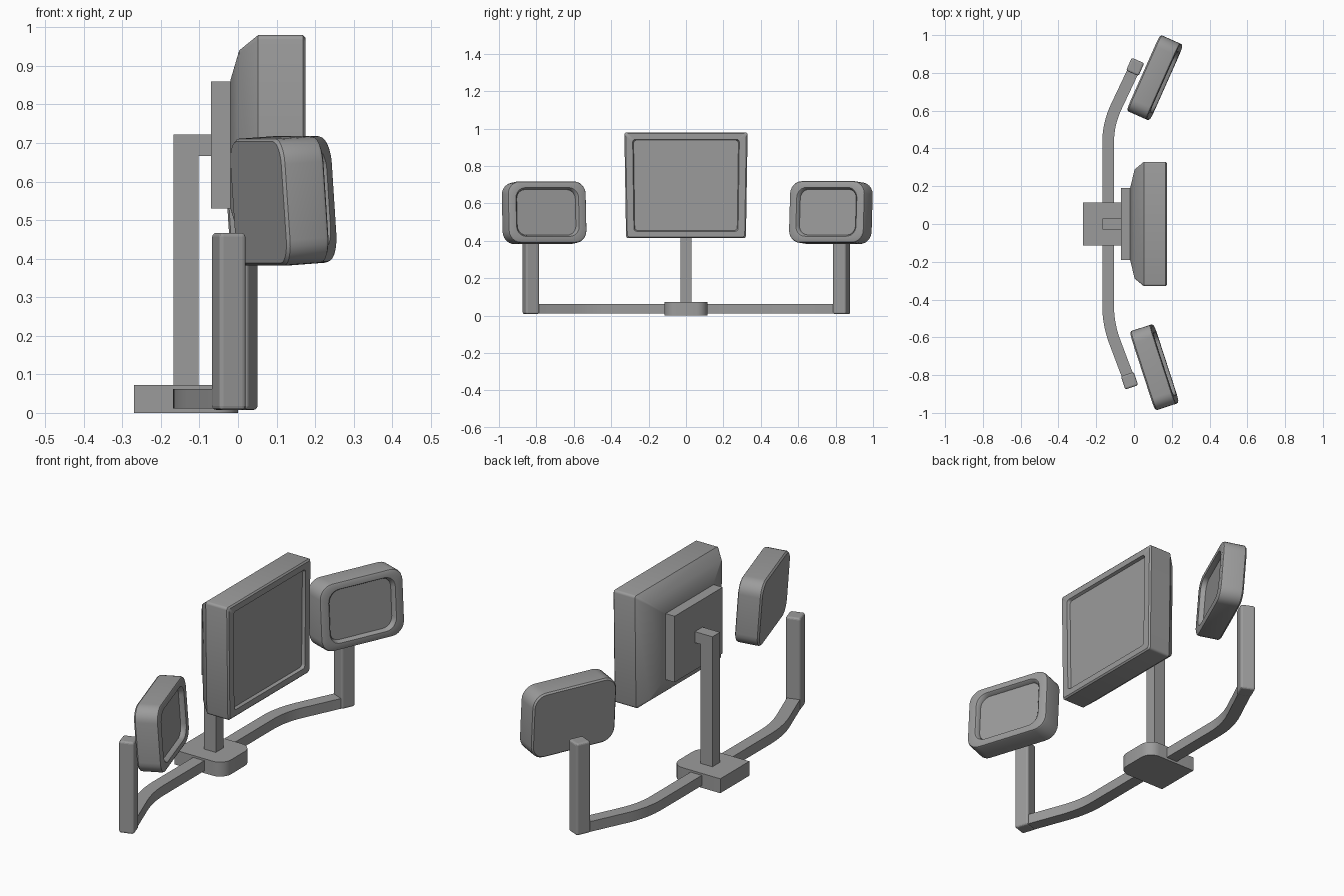
import bpy, bmesh, math
from mathutils import Vector, Matrix

if "Cube" in bpy.data.objects:
    bpy.data.objects.remove(bpy.data.objects["Cube"])

grey = bpy.data.materials.new("mid_grey")
grey.use_nodes = True
grey.diffuse_color = (0.33, 0.33, 0.33, 1)
grey.node_tree.nodes["Principled BSDF"].inputs["Base Color"].default_value = (0.33, 0.33, 0.33, 1)


def loft(name, rings, matrix=Matrix(), smooth=False, bevel=0):
    """Bridge closed rings of points and cap both ends."""
    bm = bmesh.new()
    loops = [[bm.verts.new(matrix @ Vector(p)) for p in ring] for ring in rings]
    n = len(loops[0])
    for a, b in zip(loops, loops[1:]):
        for i in range(n):
            j = (i + 1) % n
            bm.faces.new((a[i], a[j], b[j], b[i]))
    bm.faces.new(loops[0][::-1])
    bm.faces.new(loops[-1])
    bmesh.ops.recalc_face_normals(bm, faces=bm.faces)
    mesh = bpy.data.meshes.new(name)
    bm.to_mesh(mesh)
    bm.free()
    mesh.materials.append(grey)
    obj = bpy.data.objects.new(name, mesh)
    bpy.context.collection.objects.link(obj)
    if bevel:
        mod = obj.modifiers.new("soft_edges", "BEVEL")
        mod.width, mod.segments = bevel, 3
    if smooth:
        bpy.ops.object.select_all(action="DESELECT")
        obj.select_set(True)
        bpy.context.view_layer.objects.active = obj
        bpy.ops.object.shade_smooth_by_angle(angle=math.radians(35))
    return obj


def round_rect(x, half_w, half_h, r, steps=6, taper=0):
    """Rounded rectangle in the YZ plane at depth x, wider at the top by taper."""
    pts = []
    for k, (sy, sz) in enumerate(((1, 1), (-1, 1), (-1, -1), (1, -1))):
        for s in range(steps + 1):
            a = math.pi / 2 * (k + s / steps)
            y = sy * (half_w - r) + r * math.cos(a)
            z = sz * (half_h - r) + r * math.sin(a)
            pts.append((x, y * (1 + taper * z), z))
    return pts


def box(name, lo, hi, matrix=Matrix(), bevel=0):
    (x0, y0, z0), (x1, y1, z1) = lo, hi
    rings = [[(x0, y0, z), (x1, y0, z), (x1, y1, z), (x0, y1, z)] for z in (z0, z1)]
    return loft(name, rings, matrix, bevel=bevel)


# Base foot, rounded on the screen side
foot = [(-0.27, 0.115), (-0.27, -0.115)]
for sign in (-1, 1):
    for s in range(7):
        a = math.pi / 2 * (s / 6 if sign > 0 else s / 6 - 1)
        foot.append((-0.06 + 0.06 * math.cos(a), sign * 0.055 + 0.06 * math.sin(a)))
loft("base_foot", [[(x, y, z) for x, y in foot] for z in (0, 0.072)], smooth=True)

# Central pole, its bracket and the mounting plate
box("centre_pole", (-0.167, -0.03, 0.07), (-0.102, 0.03, 0.722))
box("pole_bracket", (-0.102, -0.03, 0.667), (-0.07, 0.03, 0.722))
box("mounting_plate", (-0.07, -0.19, 0.53), (-0.02, 0.19, 0.86))

# Central monitor: stepped back, straight sides, recessed screen
main = [(-0.02, 0.19, 0.165, 0.005), (0.003, 0.285, 0.243, 0.008),
        (0.052, 0.325, 0.283, 0.012), (0.168, 0.325, 0.283, 0.012),
        (0.175, 0.318, 0.276, 0.012), (0.175, 0.282, 0.246, 0.015),
        (0.16, 0.277, 0.241, 0.015)]
loft("centre_monitor", [round_rect(*m, steps=3, taper=0.05) for m in main],
     Matrix.Translation((0, 0, 0.697)), smooth=True)

# Side monitor cross-sections, back to front, ending in the recessed screen
side = [(-0.058, 0.213, 0.158, 0.06), (-0.05, 0.22, 0.165, 0.066),
        (0.046, 0.22, 0.165, 0.066), (0.054, 0.217, 0.162, 0.064),
        (0.058, 0.21, 0.155, 0.06), (0.058, 0.176, 0.131, 0.055),
        (0.052, 0.17, 0.127, 0.055), (0.035, 0.165, 0.122, 0.05)]

# Each side: side sign, yaw, monitor centre, post centre
sides = (("right", -1, 18, (0.108, -0.758, 0.55), (-0.024, -0.83)),
         ("left", 1, -24, (0.111, 0.774, 0.551), (0.006, 0.832)))
for label, sign, yaw, centre, post in sides:
    turn = Matrix.Rotation(math.radians(yaw), 4, "Z")
    tilt = Matrix.Rotation(math.radians(-4), 4, "Y")
    loft(label + "_monitor", [round_rect(*s) for s in side],
         Matrix.Translation(centre) @ turn @ tilt, smooth=True)

    # Upright post with softened top
    spot = Matrix.Translation((post[0], post[1], 0)) @ turn
    box(label + "_post", (-0.036, -0.037, 0.008), (0.036, 0.037, 0.467), spot, 0.01)

    # Arm: straight from the foot, bending towards the post
    end = Vector(post)
    knee = Vector((-0.137, sign * 0.53))
    a = Vector((-0.137, sign * 0.43))
    b = knee + (end - knee).normalized() * 0.1
    path = [Vector((-0.137, sign * 0.1))]
    for s in range(9):
        t = s / 8
        path.append(a * (1 - t) ** 2 + knee * 2 * t * (1 - t) + b * t * t)
    path.append(end)
    rings = []
    for i, p in enumerate(path):
        d = (path[min(i + 1, len(path) - 1)] - path[max(i - 1, 0)]).normalized()
        n = Vector((-d.y, d.x)) * 0.031
        rings.append([(*(p + n), 0.011), (*(p - n), 0.011),
                      (*(p - n), 0.062), (*(p + n), 0.062)])
    loft(label + "_arm", rings, smooth=True)
